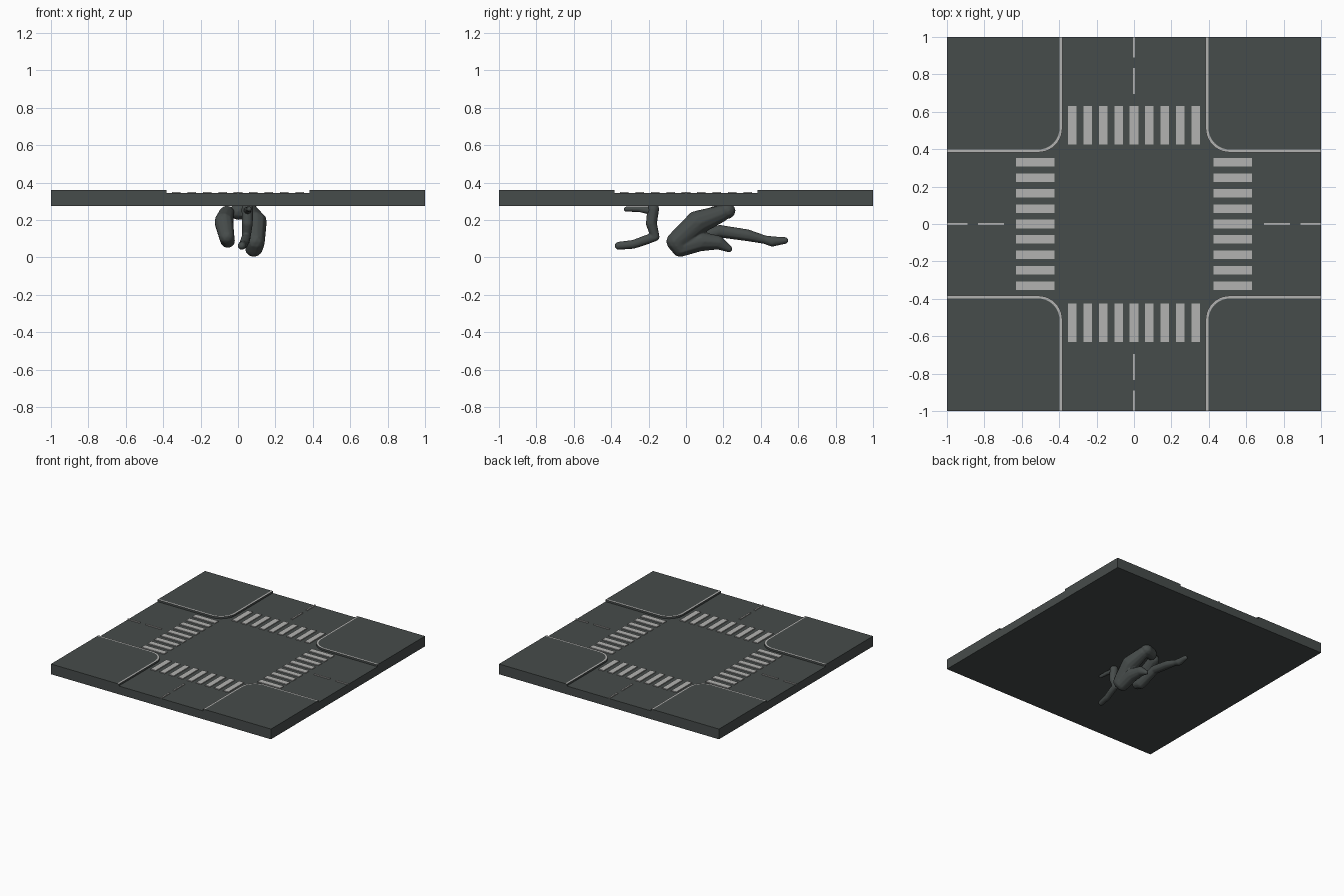
import bpy, bmesh, math
from mathutils import Vector

if "Cube" in bpy.data.objects:
    bpy.data.objects.remove(bpy.data.objects["Cube"])

def mat(name, c):
    m = bpy.data.materials.new(name)
    m.diffuse_color = (*c, 1)
    m.use_nodes = True
    m.node_tree.nodes["Principled BSDF"].inputs["Base Color"].default_value = m.diffuse_color
    return m

ASPHALT = mat("dark asphalt", (0.062, 0.072, 0.070))
PAINT = mat("pale paint", (0.45, 0.45, 0.44))
Z0, ZR, ZP, ZS = 0.275, 0.343, 0.359, 0.350   # underside, road, pavement, stripe tops
C, R, W = 0.383, 0.13, 0.015                  # kerb line, corner radius, kerb width

def finish(name, bm, mats):
    me = bpy.data.meshes.new(name)
    bm.to_mesh(me)
    bm.free()
    for m in mats:
        me.materials.append(m)
    ob = bpy.data.objects.new(name, me)
    bpy.context.collection.objects.link(ob)
    return ob

# Slab: recessed cross road, four raised pavements with pale kerb strips
def corner(inset):
    """Kerb line of the +x +y pavement, from (C, 1) round to (1, C)."""
    r, k = R - inset, C + R
    pts = [(C + inset, 1)]
    for i in range(11):
        a = math.pi + math.pi / 2 * i / 10
        pts.append((k + r * math.cos(a), k + r * math.sin(a)))
    return pts + [(1, C + inset)]

def turn(p, q):
    for _ in range(q):
        p = (-p[1], p[0])
    return p

bm = bmesh.new()
def face(pts, m=0):
    f = bm.faces.new([bm.verts.new(p) for p in pts])
    f.material_index = m

road = []
for q in range(4):
    outer = [turn(p, q) for p in corner(0)]
    inner = [turn(p, q) for p in corner(W)]
    tip = turn((1, 1), q)
    road += outer[::-1]
    face([(*p, ZP) for p in inner + [tip]])
    for i in range(len(outer) - 1):
        a, b, c, d = outer[i], outer[i + 1], inner[i + 1], inner[i]
        face([(*a, ZP), (*b, ZP), (*c, ZP), (*d, ZP)], 1)
        face([(*a, ZR), (*b, ZR), (*b, ZP), (*a, ZP)])
    # outer side of the slab with the road notch
    prof = [(-1, Z0), (1, Z0), (1, ZP), (C + W, ZP), (C, ZP), (C, ZR),
            (-C, ZR), (-C, ZP), (-C - W, ZP), (-1, ZP)]
    face([(*turn((1, y), q), z) for y, z in prof])
face([(*p, ZR) for p in road])
face([(x, y, Z0) for x, y in ((-1, -1), (-1, 1), (1, 1), (1, -1))])
bmesh.ops.remove_doubles(bm, verts=bm.verts, dist=1e-5)
bmesh.ops.recalc_face_normals(bm, faces=bm.faces)
finish("crossroads_slab", bm, [ASPHALT, PAINT])

# Painted plates: zebra crossings and centre dashes
def plates(name, rects):
    bm = bmesh.new()
    for q in range(4):
        for x0, x1, y0, y1 in rects:
            c = [turn(p, q) for p in ((x0, y0), (x1, y0), (x1, y1), (x0, y1))]
            lo = [bm.verts.new((*p, ZR)) for p in c]
            hi = [bm.verts.new((*p, ZS)) for p in c]
            bm.faces.new(hi)
            for i in range(4):
                j = (i + 1) % 4
                bm.faces.new((lo[i], lo[j], hi[j], hi[i]))
    finish(name, bm, [PAINT])

plates("zebra_crossings", [(0.425, 0.63, k * 0.0825 - 0.023, k * 0.0825 + 0.023)
                           for k in range(-4, 5)])
plates("centre_dashes", [(0.695, 0.835, -0.006, 0.006), (0.89, 1.0, -0.006, 0.006)])

# Kneeling figure under the slab: tapered segments fused into smooth limbs
ball = bmesh.new()
bmesh.ops.create_icosphere(ball, subdivisions=2, radius=1)
BALL = [v.co.copy() for v in ball.verts]
ball.free()

def limb(name, *chains):
    bm = bmesh.new()
    for chain in chains:
        for ends in zip(chain, chain[1:]):
            vs = []
            for c, r in ends:
                for d in BALL:
                    p = Vector(c) + d * r
                    p.z = min(p.z, Z0 + 0.01)
                    vs.append(bm.verts.new(p))
            bmesh.ops.convex_hull(bm, input=vs)
    bmesh.ops.delete(bm, geom=[v for v in bm.verts if not v.link_faces], context='VERTS')
    ob = finish(name, bm, [ASPHALT])
    bpy.context.view_layer.objects.active = ob
    ob.select_set(True)
    md = ob.modifiers.new("fuse", 'REMESH')
    md.mode, md.voxel_size = 'VOXEL', 0.006
    bpy.ops.object.modifier_apply(modifier="fuse")
    bpy.ops.object.shade_smooth_by_angle(angle=math.radians(50))
    ob.select_set(False)

limb("right_leg",
     [((0.07, 0.19, 0.235), 0.045), ((0.09, 0.06, 0.185), 0.066),
      ((0.09, -0.05, 0.085), 0.056), ((0.085, -0.03, 0.05), 0.048),
      ((0.085, 0.08, 0.085), 0.052), ((0.08, 0.17, 0.08), 0.038),
      ((0.075, 0.23, 0.045), 0.018)],
     [((0.06, 0.22, 0.25), 0.045), ((0.0, 0.20, 0.245), 0.045)])
limb("left_leg",
     [((-0.06, 0.16, 0.235), 0.042), ((-0.075, 0.06, 0.19), 0.052),
      ((-0.06, -0.03, 0.11), 0.042), ((-0.055, 0.02, 0.09), 0.04),
      ((-0.055, 0.18, 0.14), 0.034), ((-0.055, 0.33, 0.118), 0.032),
      ((-0.058, 0.42, 0.095), 0.023), ((-0.06, 0.46, 0.085), 0.028),
      ((-0.06, 0.53, 0.09), 0.018)])
limb("front_arm",
     [((0.05, -0.175, 0.26), 0.032), ((0.05, -0.185, 0.18), 0.03),
      ((0.045, -0.165, 0.11), 0.024), ((0.04, -0.21, 0.095), 0.026),
      ((0.03, -0.28, 0.07), 0.024), ((0.02, -0.36, 0.062), 0.022)])
limb("front_hand", [((0.05, -0.19, 0.25), 0.022), ((0.055, -0.25, 0.258), 0.016),
                    ((0.06, -0.32, 0.258), 0.014)])
